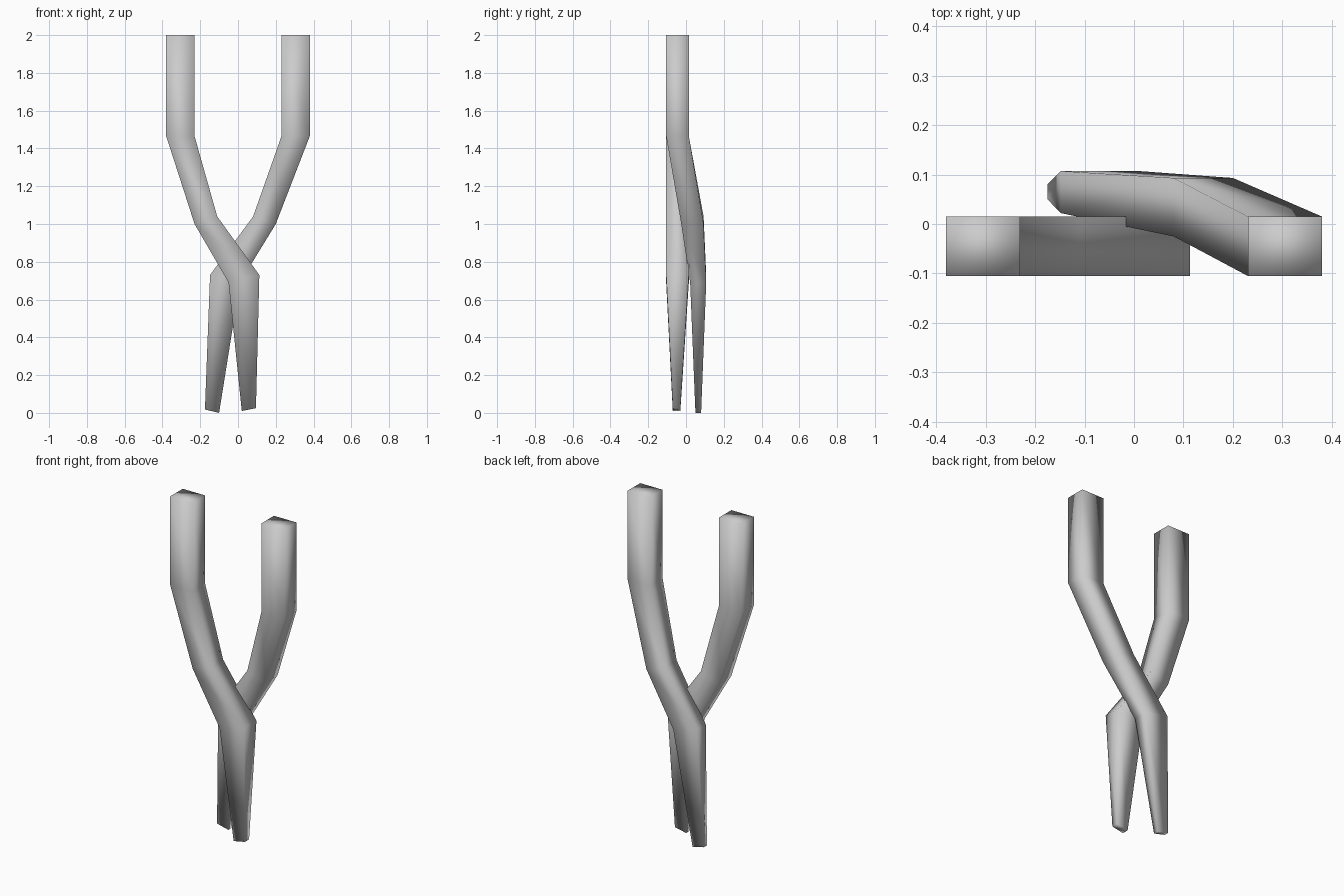
import bpy

cube = bpy.data.objects.get("Cube")
if cube:
    bpy.data.objects.remove(cube)

# Single grey material
grey = bpy.data.materials.new("plain_grey")
grey.use_nodes = True
color = (0.6, 0.6, 0.6, 1)
grey.diffuse_color = color
grey.node_tree.nodes["Principled BSDF"].inputs["Base Color"].default_value = color


def bent_bar(name, rings):
    """Loft a four-sided bar; ring = left x, left z, right x, right z, front y, back y."""
    verts, faces = [], []
    for xl, zl, xr, zr, front, back in rings:
        verts += [(xl, front, zl), (xr, front, zr), (xr, back, zr), (xl, back, zl)]
    for r in range(len(rings) - 1):
        a, b = 4 * r, 4 * r + 4
        for i in range(4):
            j = (i + 1) % 4
            faces.append((a + i, b + i, b + j, a + j))
    faces.append((0, 1, 2, 3))
    last = len(verts) - 4
    faces.append((last + 3, last + 2, last + 1, last))
    mesh = bpy.data.meshes.new(name)
    mesh.from_pydata(verts, [], faces)
    mesh.materials.append(grey)
    mesh.shade_smooth()
    obj = bpy.data.objects.new(name, mesh)
    bpy.context.collection.objects.link(obj)
    return obj


# Straight bar passing in front
bent_bar("front_bar", [
    (-0.38, 2.0, -0.23, 2.0, -0.105, 0.015),
    (-0.38, 1.465, -0.23, 1.465, -0.105, 0.015),
    (-0.23, 1.0, -0.11, 1.04, -0.105, 0.015),
    (-0.05, 0.69, 0.113, 0.73, -0.105, 0.015),
    (0.02, 0.01, 0.095, 0.025, -0.07, -0.03),
])

# Bar that bends backwards to cross behind
bent_bar("back_bar", [
    (0.23, 2.0, 0.38, 2.0, -0.105, 0.015),
    (0.23, 1.465, 0.38, 1.465, -0.105, 0.015),
    (0.08, 1.04, 0.20, 1.0, -0.025, 0.093),
    (-0.148, 0.73, 0.01, 0.69, 0.022, 0.107),
    (-0.175, 0.018, -0.10, 0.0, 0.05, 0.08),
])
